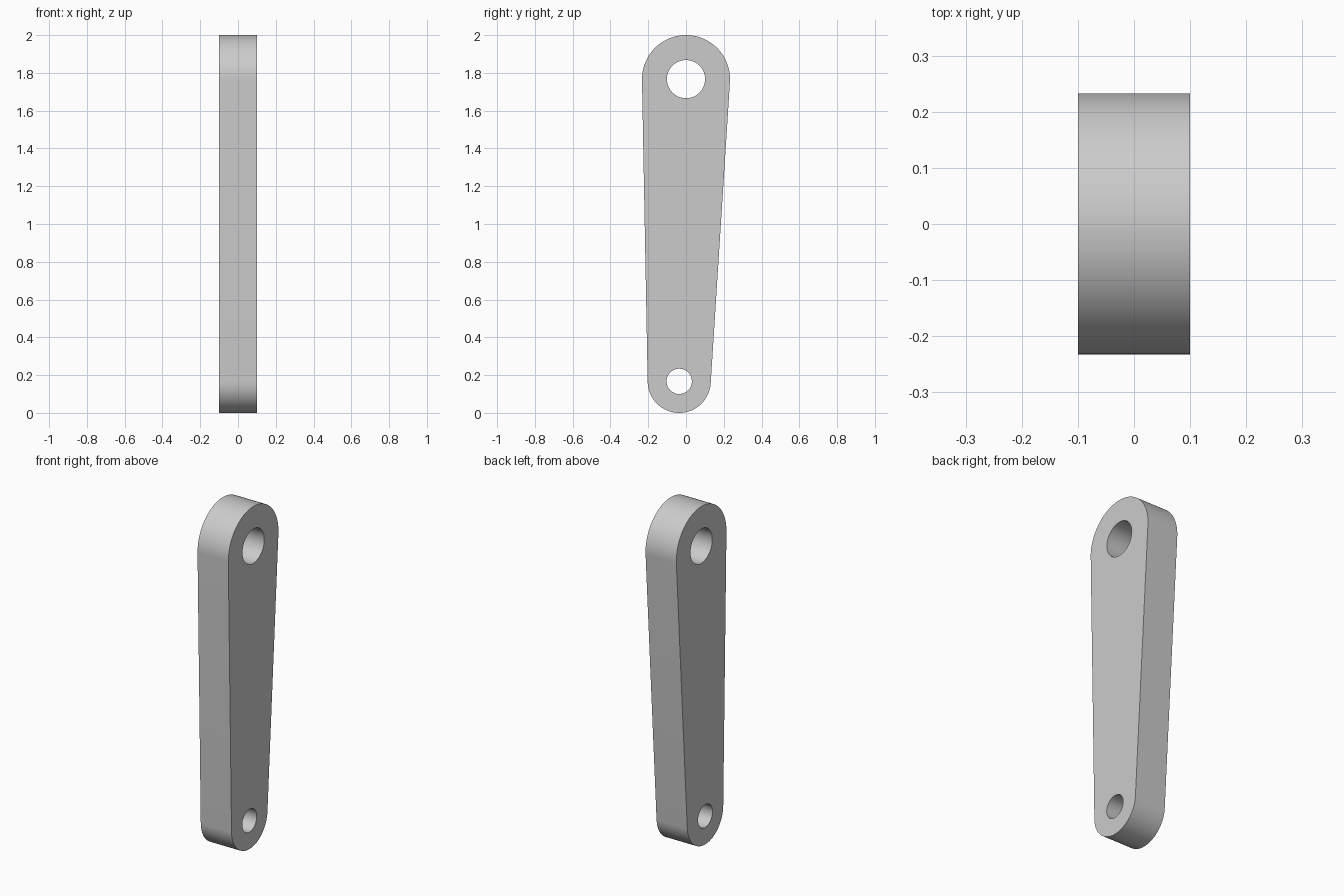
import bpy, bmesh
from math import pi, cos, sin, acos, atan2, hypot, radians

cube = bpy.data.objects.get("Cube")
if cube:
    bpy.data.objects.remove(cube)

THICKNESS = 0.2
TOP, TOP_R, TOP_HOLE = (0, 1.767), 0.233, 0.101
LOW, LOW_R, LOW_HOLE = (-0.036, 0.167), 0.167, 0.067


def arc(center, radius, start, end, steps):
    """Points (y, z) along an arc, both ends included."""
    angles = [start + (end - start) * i / steps for i in range(steps + 1)]
    return [(center[0] + radius * cos(a), center[1] + radius * sin(a)) for a in angles]


def circle(center, radius, steps=64):
    return arc(center, radius, 0, 2 * pi, steps)[:-1]


# Outline: two round ends joined by their outer tangents
dy, dz = TOP[0] - LOW[0], TOP[1] - LOW[1]
axis = atan2(dz, dy)
spread = acos((LOW_R - TOP_R) / hypot(dy, dz))
outline = (arc(TOP, TOP_R, axis - spread, axis + spread, 48)
           + arc(LOW, LOW_R, axis + spread, axis + 2 * pi - spread, 48))

# Flat plate with two holes, pushed out to its thickness
bm = bmesh.new()
for loop in (outline, circle(TOP, TOP_HOLE), circle(LOW, LOW_HOLE)):
    verts = [bm.verts.new((-THICKNESS / 2, y, z)) for y, z in loop]
    for i, v in enumerate(verts):
        bm.edges.new((verts[i - 1], v))
bmesh.ops.triangle_fill(bm, edges=bm.edges[:], use_beauty=True, normal=(-1, 0, 0))
side = bmesh.ops.extrude_face_region(bm, geom=bm.faces[:], use_keep_orig=True)
moved = [g for g in side["geom"] if isinstance(g, bmesh.types.BMVert)]
bmesh.ops.translate(bm, verts=moved, vec=(THICKNESS, 0, 0))
bmesh.ops.recalc_face_normals(bm, faces=bm.faces[:])
bmesh.ops.dissolve_limit(bm, angle_limit=radians(0.1), verts=[], edges=bm.edges[:])

mesh = bpy.data.meshes.new("link_arm")
bm.to_mesh(mesh)
bm.free()
arm = bpy.data.objects.new("link_arm", mesh)
bpy.context.collection.objects.link(arm)

# Plain grey metal
grey = bpy.data.materials.new("plain_grey")
grey.use_nodes = True
color = (0.6, 0.6, 0.6, 1)
grey.diffuse_color = color
grey.node_tree.nodes["Principled BSDF"].inputs["Base Color"].default_value = color
mesh.materials.append(grey)

# Smooth round walls, sharp rims
bpy.ops.object.select_all(action="DESELECT")
arm.select_set(True)
bpy.context.view_layer.objects.active = arm
bpy.ops.object.shade_smooth_by_angle(angle=radians(30))
